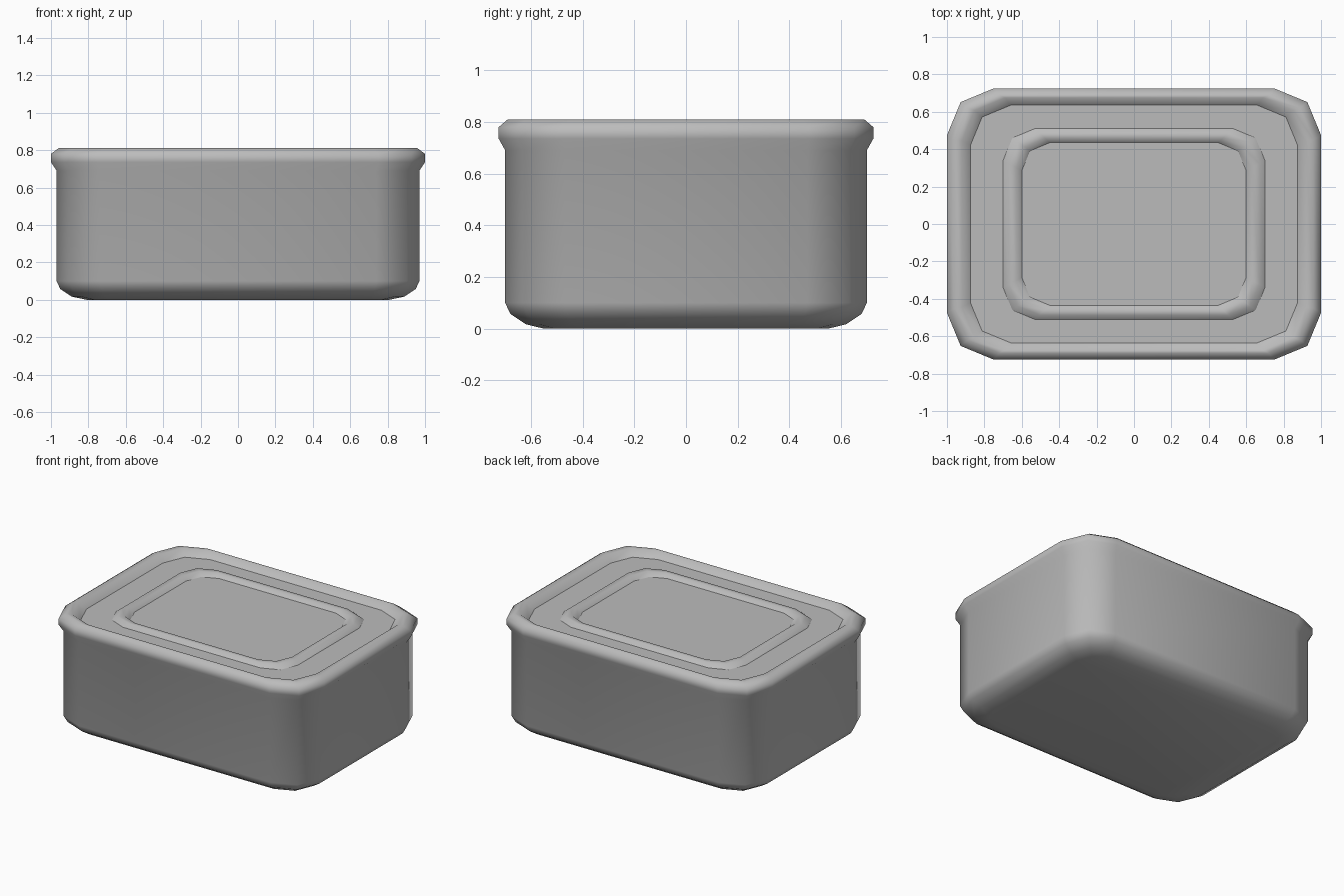
import bpy, bmesh
from math import sin, cos, pi, radians

cube = bpy.data.objects.get("Cube")
if cube:
    bpy.data.objects.remove(cube, do_unlink=True)

GREY = (0.5, 0.5, 0.5, 1)
metal = bpy.data.materials.new("grey metal")
metal.use_nodes = True
metal.diffuse_color = GREY
metal.node_tree.nodes["Principled BSDF"].inputs["Base Color"].default_value = GREY


def outline(hx, hy, z, r, segs=2):
    """Points of a rounded rectangle, counter-clockwise."""
    pts = []
    for i, (sx, sy) in enumerate([(1, 1), (-1, 1), (-1, -1), (1, -1)]):
        for k in range(segs + 1):
            a = (i + k / segs) * pi / 2
            pts.append((sx * (hx - r) + r * cos(a), sy * (hy - r) + r * sin(a), z))
    return pts


def loft(name, sections, cap_start=False, cap_end=False):
    """Skin a stack of rounded rectangles given as (half x, half y, z, radius)."""
    bm = bmesh.new()
    rings = [[bm.verts.new(p) for p in outline(*s)] for s in sections]
    n = len(rings[0])
    for lo, hi in zip(rings, rings[1:]):
        for i in range(n):
            j = (i + 1) % n
            bm.faces.new((lo[i], lo[j], hi[j], hi[i]))
    if cap_start:
        bm.faces.new(rings[0][::-1])
    if cap_end:
        bm.faces.new(rings[-1])
    mesh = bpy.data.meshes.new(name)
    bm.to_mesh(mesh)
    bm.free()
    mesh.materials.append(metal)
    obj = bpy.data.objects.new(name, mesh)
    bpy.context.collection.objects.link(obj)
    bpy.ops.object.select_all(action='DESELECT')
    obj.select_set(True)
    bpy.context.view_layer.objects.active = obj
    bpy.ops.object.shade_smooth_by_angle(angle=radians(60))
    return obj


LID = 0.77

# Can body with rounded base, flaring into the rolled rim
loft("body_and_rim", [
    (0.81, 0.55, 0.0, 0.14),
    (0.89, 0.62, 0.017, 0.18),
    (0.95, 0.68, 0.057, 0.22),
    (0.97, 0.70, 0.10, 0.23),
    (0.97, 0.70, 0.69, 0.23),
    (1.0, 0.725, 0.735, 0.25),
    (1.0, 0.725, 0.78, 0.25),
    (0.96, 0.69, 0.81, 0.24),
    (0.92, 0.675, 0.81, 0.23),
    (0.875, 0.635, LID, 0.215),
], cap_start=True)

# Flat border of the lid
loft("lid_border", [(0.875, 0.635, LID, 0.215), (0.70, 0.51, LID, 0.17)])

# Raised bead pressed into the lid
loft("lid_bead", [
    (0.70, 0.51, LID, 0.17),
    (0.67, 0.487, LID + 0.025, 0.165),
    (0.63, 0.458, LID + 0.025, 0.155),
    (0.60, 0.435, LID, 0.15),
])

# Flat centre of the lid
loft("lid_centre", [(0.60, 0.435, LID, 0.15)], cap_end=True)
